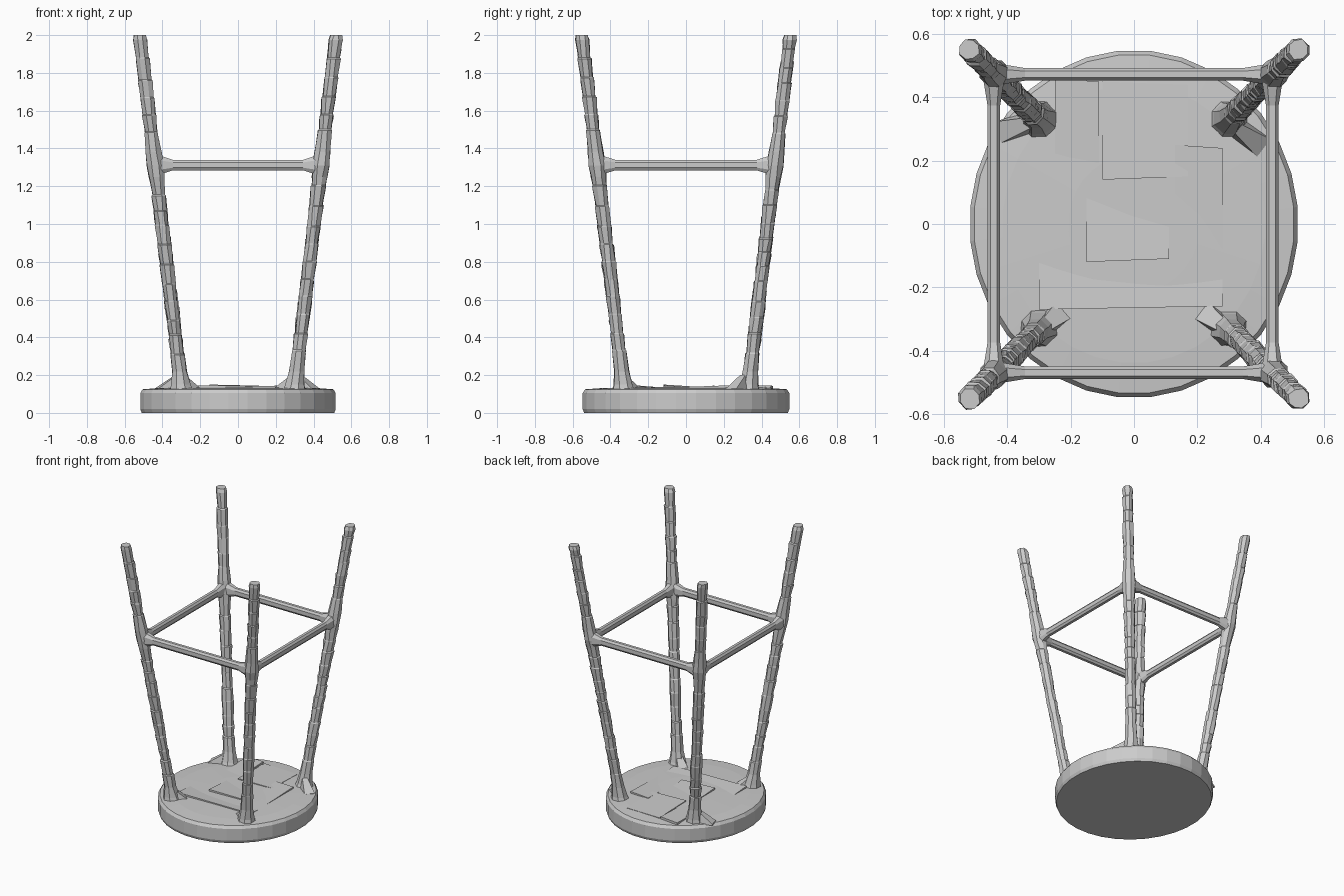
import bpy, bmesh, math, random
from mathutils import Vector

if "Cube" in bpy.data.objects:
    bpy.data.objects.remove(bpy.data.objects["Cube"])

random.seed(4)


def loft(name, rings):
    """Skin equal-sized rings of points and cap both ends, flat shaded."""
    bm = bmesh.new()
    loops = [[bm.verts.new(p) for p in ring] for ring in rings]
    n = len(loops[0])
    for a, b in zip(loops, loops[1:]):
        for i in range(n):
            j = (i + 1) % n
            bm.faces.new((a[i], a[j], b[j], b[i]))
    bm.faces.new(loops[0][::-1])
    bm.faces.new(loops[-1])
    bmesh.ops.recalc_face_normals(bm, faces=bm.faces)
    mesh = bpy.data.meshes.new(name)
    bm.to_mesh(mesh)
    bm.free()
    obj = bpy.data.objects.new(name, mesh)
    bpy.context.collection.objects.link(obj)
    return obj


def ellipse(cx, cy, z, rx, ry, n, jitter=0.0):
    return [(cx + rx * math.cos(t) + random.uniform(-jitter, jitter),
             cy + ry * math.sin(t) + random.uniform(-jitter, jitter), z)
            for t in (math.tau * (i + 0.5) / n for i in range(n))]


# Round seat, lying upside down on its top
seat_profile = [(0.985, 0.0), (1.0, 0.02), (1.0, 0.105), (0.975, 0.125),
                (0.8, 0.132), (0.4, 0.137)]
loft("seat", [ellipse(0, 0, z, 0.52 * r, 0.55 * r, 32) for r, z in seat_profile])

# Shallow tilted flakes on the rough underside: x0, x1, y0, y1, tilt
flakes = [(-0.15, 0.11, -0.12, 0.15, 0.012), (-0.10, 0.17, 0.14, 0.44, 0.006),
          (-0.25, -0.11, 0.10, 0.45, -0.008), (-0.30, 0.28, -0.27, -0.13, 0.008),
          (0.13, 0.28, -0.12, 0.24, -0.008)]
for x0, x1, y0, y1, tilt in flakes:
    corners = [(x0, y0, 1), (x1, y0 + 0.01, 0.5), (x1, y1, -1), (x0, y1 + 0.01, -0.5)]
    loft("seat_flake", [[(x, y, 0.12) for x, y, s in corners],
                        [(x, y, 0.138 + tilt * s) for x, y, s in corners]])


def leg_centre(z):
    t = (z - 0.13) / 1.87
    return 0.30 + 0.22 * t, 0.33 + 0.222 * t


# Splayed, chiselled legs with flared feet at the seat and swollen rail joints
for side, sx in (("left", -1), ("right", 1)):
    for end, sy in (("front", -1), ("back", 1)):
        levels = [(0.11, 0.066), (0.15, 0.054), (0.22, 0.042)]
        z = 0.22
        while z < 1.12:
            z += random.uniform(0.07, 0.11)
            r = random.uniform(0.037, 0.042)
            levels += [(z, r), (z + 0.006, r - random.uniform(0.002, 0.006))]
        levels += [(1.25, 0.043), (1.31, 0.048), (1.38, 0.044)]
        z = 1.38
        while z < 1.84:
            z += random.uniform(0.08, 0.12)
            r = random.uniform(0.037, 0.041)
            levels += [(z, r), (z + 0.006, r - random.uniform(0.002, 0.006))]
        levels += [(1.975, 0.039), (2.0, 0.033)]
        rings = []
        for z, r in levels:
            cx, cy = leg_centre(z)
            rings.append(ellipse(sx * cx, sy * cy, z, r, r, 8, 0.003))
        loft(f"{end}_{side}_leg", rings)


# Rails between the legs, widening into gussets at both ends
def rail(name, axis, offset, half):
    sections = [(-half, 0.034, 0.055), (-half + 0.085, 0.020, 0.028),
                (half - 0.085, 0.020, 0.028), (half, 0.034, 0.055)]
    rings = []
    for s, w, h in sections:
        ring = []
        for a, b in ((-1, -.5), (-.5, -1), (.5, -1), (1, -.5),
                     (1, .5), (.5, 1), (-.5, 1), (-1, .5)):
            p = (s, offset + a * w) if axis == "x" else (offset + a * w, s)
            ring.append((*p, 1.312 + b * h))
        rings.append(ring)
    loft(name, rings)


rail("front_rail", "x", -0.47, 0.43)
rail("back_rail", "x", 0.473, 0.43)
rail("left_rail", "y", -0.443, 0.46)
rail("right_rail", "y", 0.437, 0.46)


# Low splinter wedges at the leg feet
for x, y, dx, dy in ((-0.33, 0.32, -0.10, -0.03), (0.33, 0.30, 0.08, -0.06),
                     (0.29, -0.33, -0.08, 0.06), (-0.29, -0.33, 0.07, 0.06)):
    d = Vector((dx, dy, 0))
    n = Vector((-dy, dx, 0)).normalized() * 0.035
    c = Vector((x, y, 0.12))
    up = Vector((0, 0, 0.08))
    loft("leg_foot_wedge", [[c - n, c + n, c + n * 0.5 + up, c - n * 0.5 + up],
                            [c + d - n, c + d + n, c + d + n + up * 0.12,
                             c + d - n + up * 0.12]])
